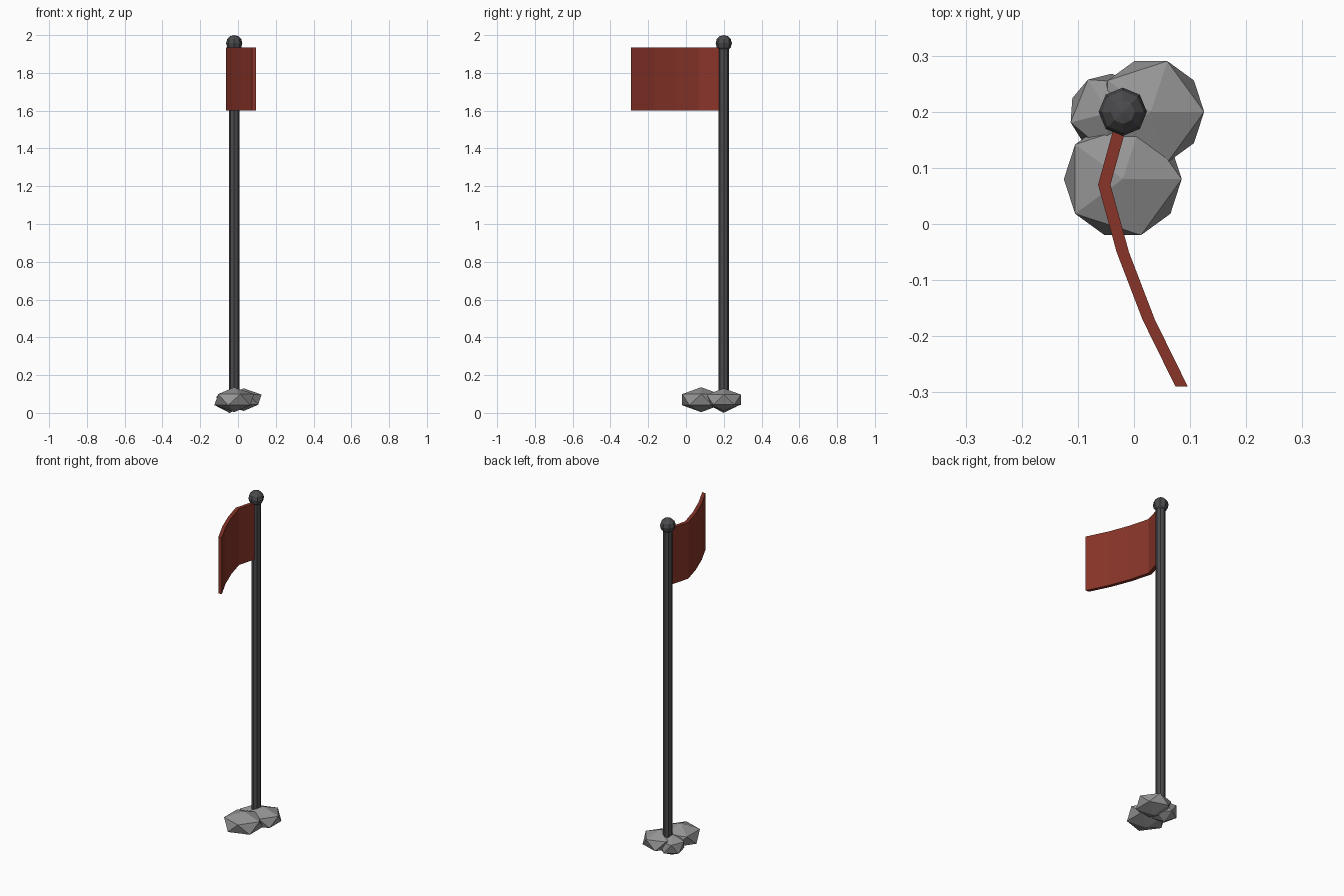
import bpy, math

if "Cube" in bpy.data.objects:
    bpy.data.objects.remove(bpy.data.objects["Cube"])


def material(name, color):
    m = bpy.data.materials.new(name)
    m.diffuse_color = color
    m.use_nodes = True
    m.node_tree.nodes["Principled BSDF"].inputs["Base Color"].default_value = m.diffuse_color
    return m


dark = material("dark_metal", (0.07, 0.07, 0.075, 1))
red = material("red_cloth", (0.25, 0.035, 0.022, 1))
stone = material("stone", (0.3, 0.3, 0.3, 1))
PX, PY = -0.02, 0.2


def finish(name, mat):
    ob = bpy.context.object
    ob.name = name
    ob.data.materials.append(mat)
    return ob


# Pole
bpy.ops.mesh.primitive_cylinder_add(vertices=8, radius=0.027, depth=1.91,
                                    location=(PX, PY, 0.985))
finish("pole", dark)

# Ball finial
bpy.ops.mesh.primitive_uv_sphere_add(segments=8, ring_count=6, radius=0.043,
                                     location=(PX, PY, 1.957))
finish("finial", dark)

# Base rocks: centre, ring radius, half height, turn
rocks = [
    ((-0.02, 0.08, 0.07), 0.105, 0.066, 0),
    ((0.03, 0.20, 0.07), 0.095, 0.06, 0),
    ((-0.045, 0.198, 0.06), 0.07, 0.06, -22),
]
for i, (loc, ring, half, turn) in enumerate(rocks):
    bpy.ops.mesh.primitive_ico_sphere_add(subdivisions=1, radius=1, location=loc,
                                          rotation=(0, 0, math.radians(turn)))
    rock = finish(f"rock_{i + 1}", stone)
    r = ring / 0.8944
    rock.scale = (r, r, half)

# Waving flag: a strip of panels with thickness across x
path = [(-0.02, 0.19), (-0.053, 0.07), (-0.02, -0.05), (0.026, -0.17), (0.085, -0.29)]
verts, faces = [], []
for x, y in path:
    for dx, z in ((-0.011, 1.6), (0.011, 1.6), (0.011, 1.935), (-0.011, 1.935)):
        verts.append((x + dx, y, z))
for s in range(len(path) - 1):
    a = 4 * s
    for k in range(4):
        n = (k + 1) % 4
        faces.append((a + k, a + 4 + k, a + 4 + n, a + n))
last = 4 * (len(path) - 1)
faces += [(0, 1, 2, 3), (last + 3, last + 2, last + 1, last)]
mesh = bpy.data.meshes.new("flag")
mesh.from_pydata(verts, [], faces)
mesh.materials.append(red)
# Path runs toward -y, so check the winding points outward
import bmesh
bm = bmesh.new()
bm.from_mesh(mesh)
bmesh.ops.recalc_face_normals(bm, faces=bm.faces)
bm.to_mesh(mesh)
bm.free()
bpy.context.collection.objects.link(bpy.data.objects.new("flag", mesh))
